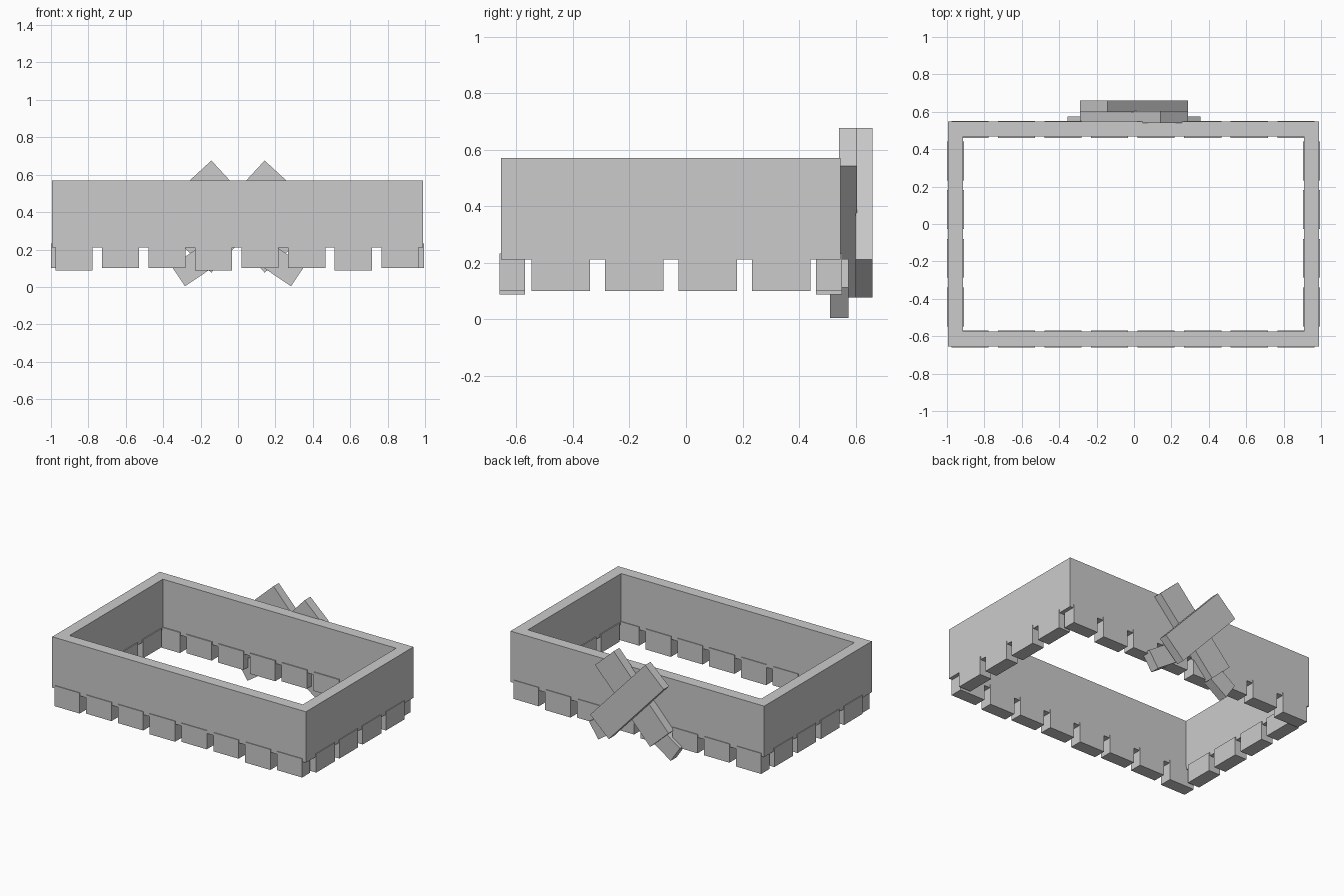
import bpy, bmesh
from math import atan2
from mathutils import Matrix

if "Cube" in bpy.data.objects:
    bpy.data.objects.remove(bpy.data.objects["Cube"])


def add_mesh(name, bm):
    bmesh.ops.recalc_face_normals(bm, faces=bm.faces)
    me = bpy.data.meshes.new(name)
    bm.to_mesh(me)
    bm.free()
    ob = bpy.data.objects.new(name, me)
    bpy.context.collection.objects.link(ob)
    return ob


def box(name, x, y, z):
    bm = bmesh.new()
    centre = [(a + b) / 2 for a, b in (x, y, z)]
    size = [b - a for a, b in (x, y, z)]
    bmesh.ops.create_cube(bm, size=1, matrix=Matrix.Translation(centre)
                          @ Matrix.Diagonal((*size, 1)))
    return add_mesh(name, bm)


def plank(name, centre, size, angle):
    bm = bmesh.new()
    bmesh.ops.create_cube(bm, size=1, matrix=Matrix.Translation(centre)
                          @ Matrix.Rotation(angle, 4, 'Y')
                          @ Matrix.Diagonal((*size, 1)))
    return add_mesh(name, bm)


# Rectangular wall ring
def rect(x0, x1, y0, y1):
    return [(x0, y0), (x1, y0), (x1, y1), (x0, y1)]


bm = bmesh.new()
outer, inner = rect(-0.995, 0.99, -0.655, 0.547), rect(-0.915, 0.91, -0.575, 0.467)
loops = [[bm.verts.new((*p, z)) for p in r]
         for r, z in ((outer, 0.21), (outer, 0.57), (inner, 0.57), (inner, 0.21))]
for i in range(4):
    a, b = loops[i], loops[(i + 1) % 4]
    for j in range(4):
        k = (j + 1) % 4
        bm.faces.new((a[j], a[k], b[k], b[j]))
add_mesh("wall_ring", bm)

# Front and back rows of blocks, every third one slightly longer
for row, y in (("front", (-0.66, -0.57)), ("back", (0.46, 0.552))):
    for i in range(8):
        x = -0.975 + i * 0.2487
        bottom = 0.087 if i % 3 == 0 else 0.10
        box(f"{row}_block_{i + 1}", (x, x + 0.198), y, (bottom, 0.232))

# Side rows of blocks
for row, x in (("left", (-1.0, -0.908)), ("right", (0.903, 0.995))):
    for i in range(4):
        y = -0.547 + i * 0.26
        box(f"{row}_block_{i + 1}", x, (y, y + 0.208), (0.10, 0.232))

# Crossed planks on the back
tilt = atan2(0.465, 0.43)
plank("outer_cross_plank", (0, 0.63, 0.376), (0.634, 0.06, 0.198), tilt)
plank("inner_cross_plank", (0, 0.573, 0.376), (0.634, 0.064, 0.198), -tilt)

# Short splayed feet below the planks
for name, s in (("left_foot", -1), ("right_foot", 1)):
    plank(name, (s * 0.245, 0.543, 0.108), (0.18, 0.066, 0.13), s * atan2(0.56, 0.83))
